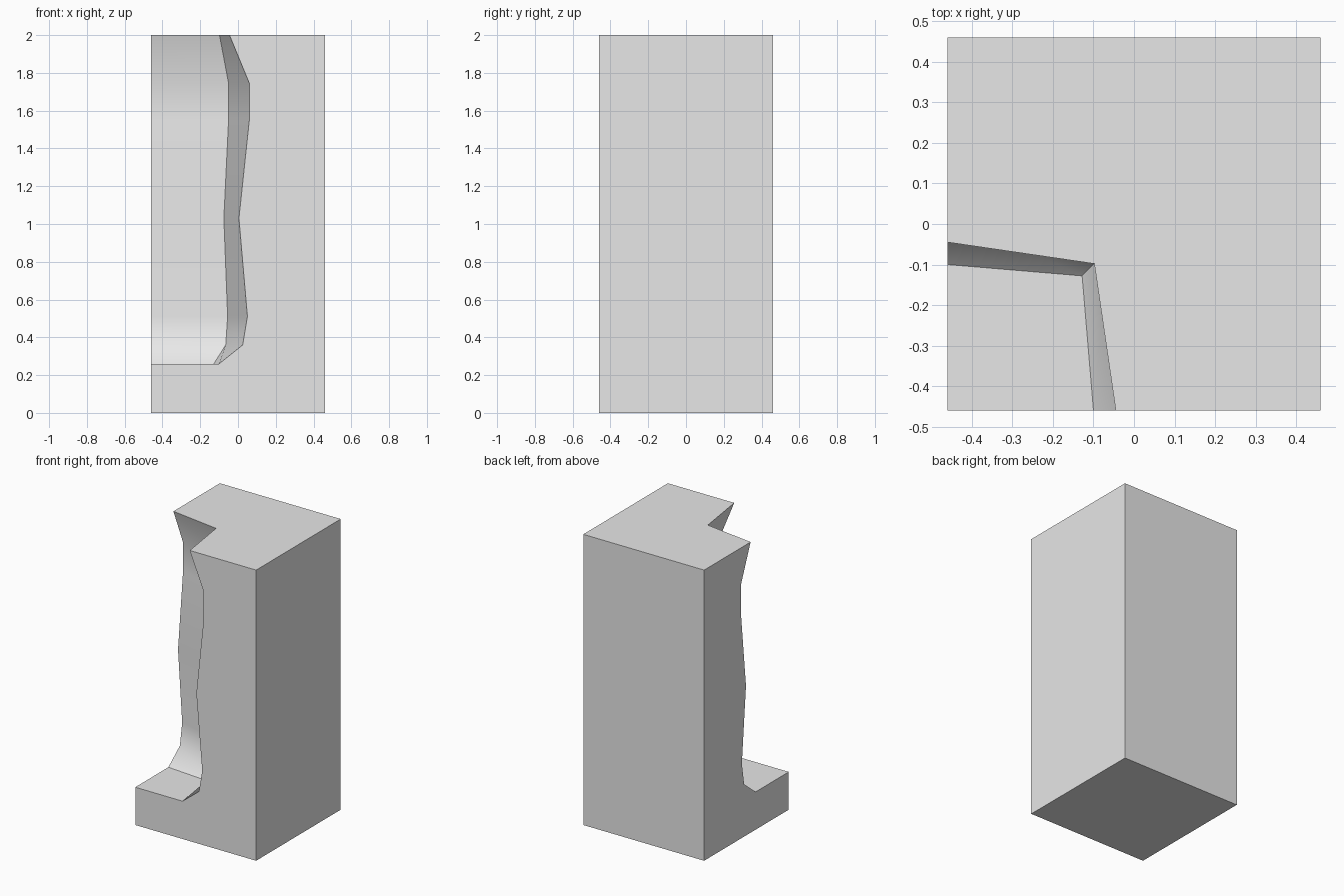
import bpy
import bmesh
from math import radians

cube = bpy.data.objects.get("Cube")
if cube:
    bpy.data.objects.remove(cube)

H = 0.46       # half width of the block
TOP = 2.0

# Notch profile, floor to top: height, offset at the outer faces, offset at the inner corner
PROFILE = [
    (0.26, -0.10, -0.128),
    (0.36, 0.025, -0.065),
    (0.51, 0.05, -0.055),
    (1.03, 0.005, -0.075),
    (1.55, 0.06, -0.05),
    (1.745, 0.06, -0.05),
    (TOP, -0.045, -0.098),
]

mat = bpy.data.materials.new("stone grey")
mat.use_nodes = True
GREY = (0.8, 0.8, 0.8, 1)
mat.diffuse_color = GREY
mat.node_tree.nodes["Principled BSDF"].inputs["Base Color"].default_value = GREY

bm = bmesh.new()


def vert(x, y, z):
    return bm.verts.new((x, y, z))


# Notch edges, mirrored across the diagonal of the block
front = [vert(o, -H, z) for z, o, c in PROFILE]
inner = [vert(c, c, z) for z, o, c in PROFILE]
side = [vert(-H, o, z) for z, o, c in PROFILE]

# Block corners
corners = [(-H, -H), (H, -H), (H, H), (-H, H)]
base = [vert(x, y, 0) for x, y in corners]
top = [vert(x, y, TOP) for x, y in corners[1:]]
ledge = vert(-H, -H, PROFILE[0][0])

# Wavy notch walls
for a, b in ((front, inner), (inner, side)):
    for i in range(len(PROFILE) - 1):
        bm.faces.new((a[i], b[i], b[i + 1], a[i + 1]))

# Ledge, top, bottom and the four outer sides
bm.faces.new((ledge, front[0], inner[0], side[0]))
bm.faces.new((front[-1], *top, side[-1], inner[-1]))
bm.faces.new(base[::-1])
bm.faces.new((base[0], base[1], top[0], *front[::-1], ledge))
bm.faces.new((base[1], base[2], top[1], top[0]))
bm.faces.new((base[2], base[3], top[2], top[1]))
bm.faces.new((base[3], base[0], ledge, *side, top[2]))

bmesh.ops.recalc_face_normals(bm, faces=bm.faces)
mesh = bpy.data.meshes.new("notched_block")
bm.to_mesh(mesh)
bm.free()
mesh.materials.append(mat)

block = bpy.data.objects.new("notched_block", mesh)
bpy.context.collection.objects.link(block)
bpy.ops.object.select_all(action="DESELECT")
block.select_set(True)
bpy.context.view_layer.objects.active = block
bpy.ops.object.shade_smooth_by_angle(angle=radians(42))
